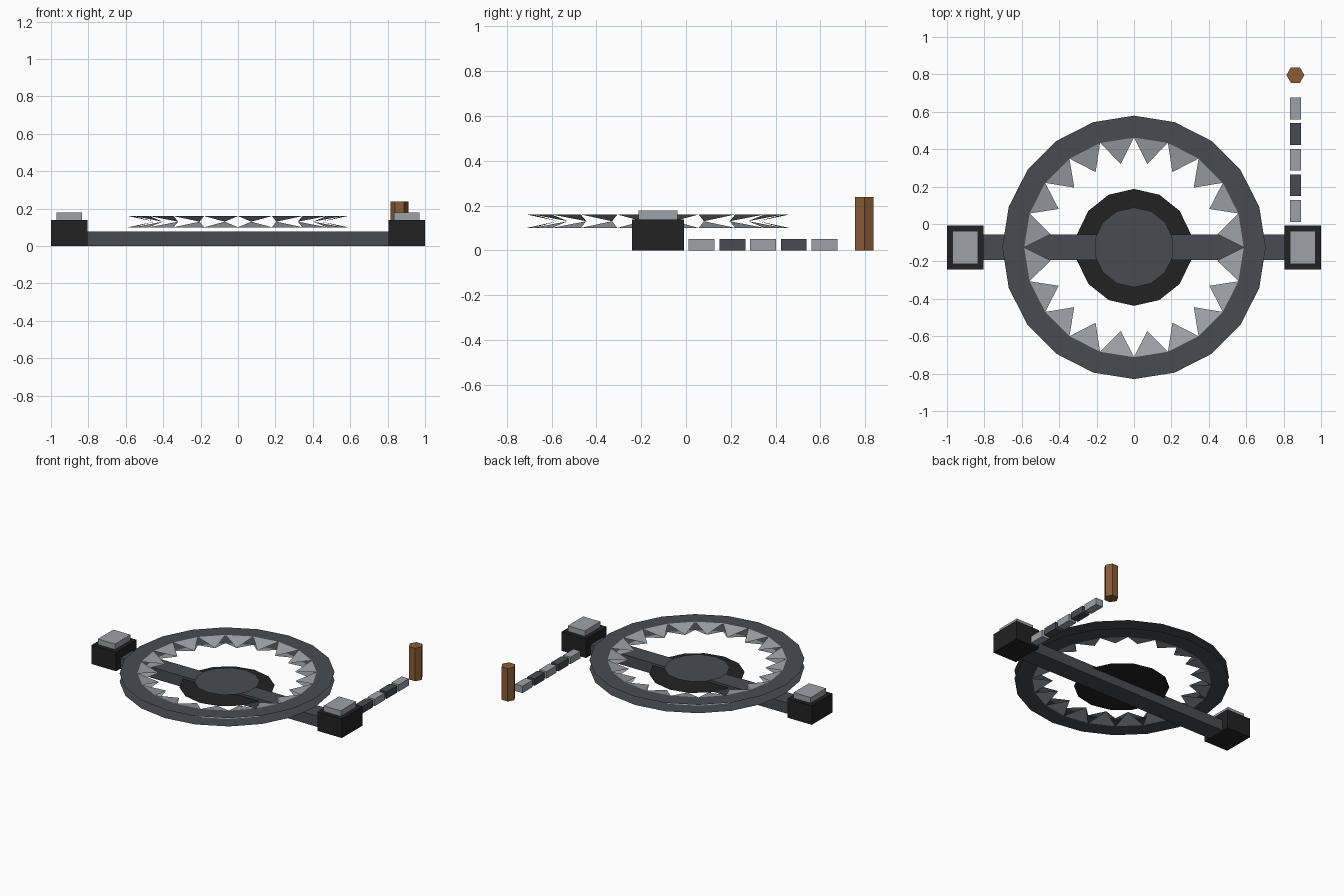
import bpy, bmesh, math

if "Cube" in bpy.data.objects:
    bpy.data.objects.remove(bpy.data.objects["Cube"])

CY = -0.125  # trap centre in y


def material(name, rgb):
    m = bpy.data.materials.new(name)
    m.diffuse_color = (*rgb, 1)
    m.use_nodes = True
    m.node_tree.nodes["Principled BSDF"].inputs["Base Color"].default_value = m.diffuse_color
    return m


iron = material("dark_iron", (0.065, 0.071, 0.082))
steel = material("light_steel", (0.34, 0.36, 0.39))
black = material("black_metal", (0.016, 0.016, 0.016))
wood = material("wood", (0.25, 0.108, 0.036))


def finish(name, bm, mat):
    me = bpy.data.meshes.new(name)
    bm.to_mesh(me)
    bm.free()
    me.materials.append(mat)
    ob = bpy.data.objects.new(name, me)
    bpy.context.collection.objects.link(ob)
    return ob


def box(name, x, y, z, mat):
    bm = bmesh.new()
    bmesh.ops.create_cube(bm, size=1)
    for v in bm.verts:
        for i, (lo, hi) in enumerate((x, y, z)):
            v.co[i] = hi if v.co[i] > 0 else lo
    return finish(name, bm, mat)


def circle_points(r, n, z, start=0.0, cx=0.0, cy=CY):
    return [(cx + r * math.cos(start + 2 * math.pi * i / n),
             cy + r * math.sin(start + 2 * math.pi * i / n), z) for i in range(n)]


def disc(name, r, n, z, mat):
    bm = bmesh.new()
    bm.faces.new([bm.verts.new(p) for p in circle_points(r, n, z, math.pi / 2)])
    return finish(name, bm, mat)


# Jaws: open flat rings, each with a sloping sheet of teeth meeting halfway up
N = 20
for side, z, up in (("upper", 0.16, True), ("lower", 0.10, False)):
    ring, teeth = bmesh.new(), bmesh.new()
    outer = [ring.verts.new(p) for p in circle_points(0.704, N, z)]
    inner = [ring.verts.new(p) for p in circle_points(0.587, N, z)]
    base = [teeth.verts.new(p) for p in circle_points(0.587, N, z)]
    tips = [teeth.verts.new(p) for p in circle_points(0.452, N, 0.13, math.pi / N)]
    for i in range(N):
        j = (i + 1) % N
        quad = [outer[i], outer[j], inner[j], inner[i]]
        tri = [base[i], base[j], tips[i]]
        ring.faces.new(quad if up else quad[::-1])
        teeth.faces.new(tri if up else tri[::-1])
    finish(side + "_jaw_ring", ring, iron)
    finish(side + "_jaw_teeth", teeth, steel)

# Base bar and trigger plates
box("base_bar", (-0.81, 0.81), (CY - 0.068, CY + 0.068), (0, 0.078), iron)
disc("pan_rim", 0.3125, 14, 0.062, black)
disc("trigger_plate", 0.2135, 14, 0.098, iron)

# Spring blocks with caps at both ends
for side, s in (("left", -1), ("right", 1)):
    box(side + "_spring_block", sorted((s * 0.805, s * 1.0)), (CY - 0.117, CY + 0.117), (0, 0.138), black)
    box(side + "_spring_cap", sorted((s * 0.834, s * 0.971)), (CY - 0.088, CY + 0.088), (0.138, 0.178), steel)

# Chain of alternating links
for i in range(5):
    y = 0.012 + i * 0.137
    box("chain_link_%d" % (i + 1), (0.834, 0.892), (y, y + 0.116), (0, 0.05), iron if i % 2 else steel)

# Hexagonal stake
bm = bmesh.new()
bottom = bm.faces.new([bm.verts.new(p) for p in circle_points(0.048, 6, 0, 0, 0.863, 0.796)])
top = bmesh.ops.extrude_face_region(bm, geom=[bottom], use_keep_orig=True)["geom"]
for v in top:
    if isinstance(v, bmesh.types.BMVert):
        v.co.z = 0.238
bmesh.ops.recalc_face_normals(bm, faces=bm.faces[:])
finish("anchor_stake", bm, wood)
